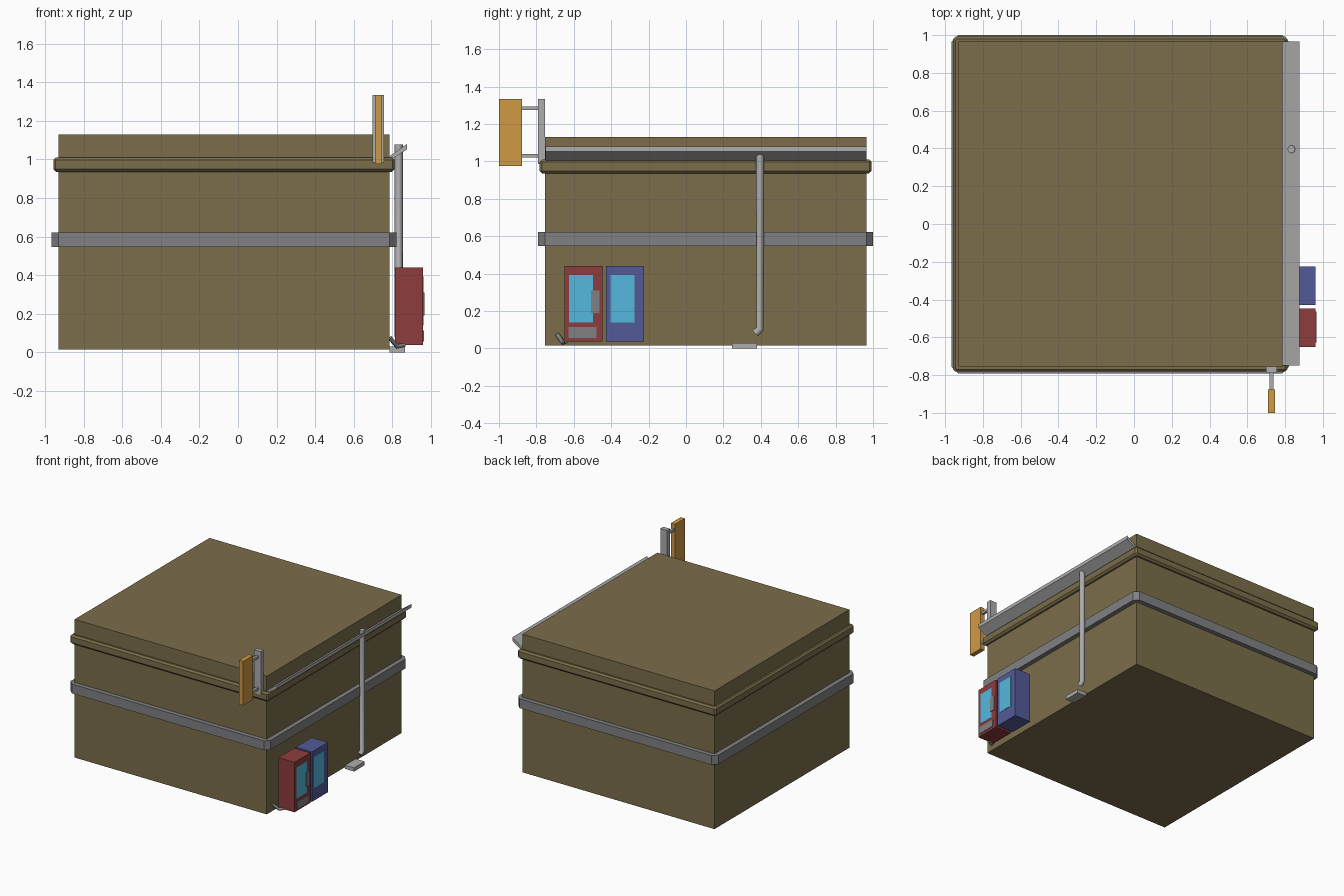
import bpy, bmesh
from mathutils import Vector

if "Cube" in bpy.data.objects:
    bpy.data.objects.remove(bpy.data.objects["Cube"])


def material(name, r, g, b):
    m = bpy.data.materials.new(name)
    m.diffuse_color = (r, g, b, 1)
    m.use_nodes = True
    m.node_tree.nodes["Principled BSDF"].inputs["Base Color"].default_value = m.diffuse_color
    return m


OLIVE = material("olive_wall", 0.20, 0.155, 0.07)
STEEL = material("dark_steel", 0.22, 0.22, 0.23)
GREY = material("light_grey", 0.42, 0.42, 0.42)
ORANGE = material("orange_panel", 0.62, 0.32, 0.06)
RED = material("red_case", 0.27, 0.045, 0.045)
BLUE = material("blue_case", 0.085, 0.105, 0.31)
CYAN = material("cyan_glass", 0.09, 0.48, 0.74)

# Wall outline
X0, X1, Y0, Y1 = -0.93, 0.785, -0.755, 0.965


def finish(name, bm, mat):
    bmesh.ops.recalc_face_normals(bm, faces=bm.faces)
    me = bpy.data.meshes.new(name)
    bm.to_mesh(me)
    bm.free()
    me.materials.append(mat)
    ob = bpy.data.objects.new(name, me)
    bpy.context.collection.objects.link(ob)
    return ob


def box(name, x, y, z, mat):
    bm = bmesh.new()
    bmesh.ops.create_cube(bm, size=1)
    for v in bm.verts:
        v.co = [(a + b) / 2 + c * (b - a) for (a, b), c in zip((x, y, z), v.co)]
    return finish(name, bm, mat)


def ring(name, profile, mat):
    """Trim around the walls; profile points are (offset, corner cut, z)."""
    bm = bmesh.new()
    loops = []
    for o, c, z in profile:
        a, b, d, e = X0 - o, X1 + o, Y0 - o, Y1 + o
        pts = [(a + c, d), (b - c, d), (b, d + c), (b, e - c),
               (b - c, e), (a + c, e), (a, e - c), (a, d + c)]
        loops.append([bm.verts.new((x, y, z)) for x, y in pts])
    for i, lo in enumerate(loops):
        hi = loops[(i + 1) % len(loops)]
        for j in range(8):
            k = (j + 1) % 8
            bm.faces.new((lo[j], lo[k], hi[k], hi[j]))
    return finish(name, bm, mat)


def tube(name, points, radius, mat):
    cu = bpy.data.curves.new(name, 'CURVE')
    cu.dimensions = '3D'
    cu.bevel_depth = radius
    cu.bevel_resolution = 2
    cu.use_fill_caps = True
    sp = cu.splines.new('POLY')
    sp.points.add(len(points) - 1)
    for p, co in zip(sp.points, points):
        p.co = (*co, 1)
    cu.materials.append(mat)
    ob = bpy.data.objects.new(name, cu)
    bpy.context.collection.objects.link(ob)
    return ob


# Building with its wall band and cornice
box("building", (X0, X1), (Y0, Y1), (0.015, 1.13), OLIVE)
ring("wall_band", [(-0.01, 0.005, 0.547), (0.036, 0.036, 0.547),
                   (0.036, 0.036, 0.622), (-0.01, 0.005, 0.622)], STEEL)
ring("cornice", [(-0.01, 0.004, 0.935), (0.012, 0.006, 0.935), (0.027, 0.012, 0.95),
                 (0.027, 0.012, 0.997), (0.014, 0.006, 1.01), (-0.01, 0.004, 1.01)], OLIVE)

# Sloped gutter along the right wall
bm = bmesh.new()
face = bm.faces.new([bm.verts.new((x, Y0 + 0.005, z)) for x, z in
                     ((0.783, 0.992), (0.875, 1.052), (0.875, 1.08), (0.783, 1.015))])
new = bmesh.ops.extrude_face_region(bm, geom=[face])["geom"]
bmesh.ops.translate(bm, vec=Vector((0, Y1 - Y0 - 0.005, 0)),
                    verts=[g for g in new if isinstance(g, bmesh.types.BMVert)])
# close the end left open by the extrusion
if not face.is_valid:
    bmesh.ops.holes_fill(bm, edges=bm.edges, sides=4)
finish("gutter", bm, GREY)

# Downpipe, drain and small outlet pipe
tube("downpipe", [(0.833, 0.396, 1.078), (0.833, 0.396, 0.105), (0.833, 0.37, 0.08)], 0.021, GREY)
box("drain_block", (0.785, 0.865), (0.245, 0.38), (0, 0.03), GREY)
tube("outlet_pipe", [(0.788, -0.688, 0.075), (0.825, -0.657, 0.03), (0.862, -0.64, 0.04)], 0.012, STEEL)

# Pair of vending machines
for label, y, mat in (("red", -0.65, RED), ("blue", -0.428, BLUE)):
    box(label + "_vending_machine", (0.815, 0.96), (y, y + 0.203), (0.038, 0.441), mat)
    box(label + "_display_window", (0.95, 0.962), (y + 0.025, y + 0.153), (0.14, 0.393), CYAN)
box("coin_panel", (0.95, 0.966), (-0.508, -0.463), (0.19, 0.31), STEEL)
box("pickup_tray", (0.95, 0.965), (-0.628, -0.478), (0.057, 0.114), STEEL)

# Hanging sign: post, two brackets and panel
box("sign_post", (0.698, 0.757), (-0.79, -0.754), (0.985, 1.333), GREY)
for i, z in enumerate((1.03, 1.285)):
    box("sign_bracket_%d" % (i + 1), (0.717, 0.738), (-0.878, -0.785), (z - 0.01, z + 0.01), GREY)
box("sign_panel", (0.71, 0.747), (-1.0, -0.876), (0.976, 1.333), ORANGE)
